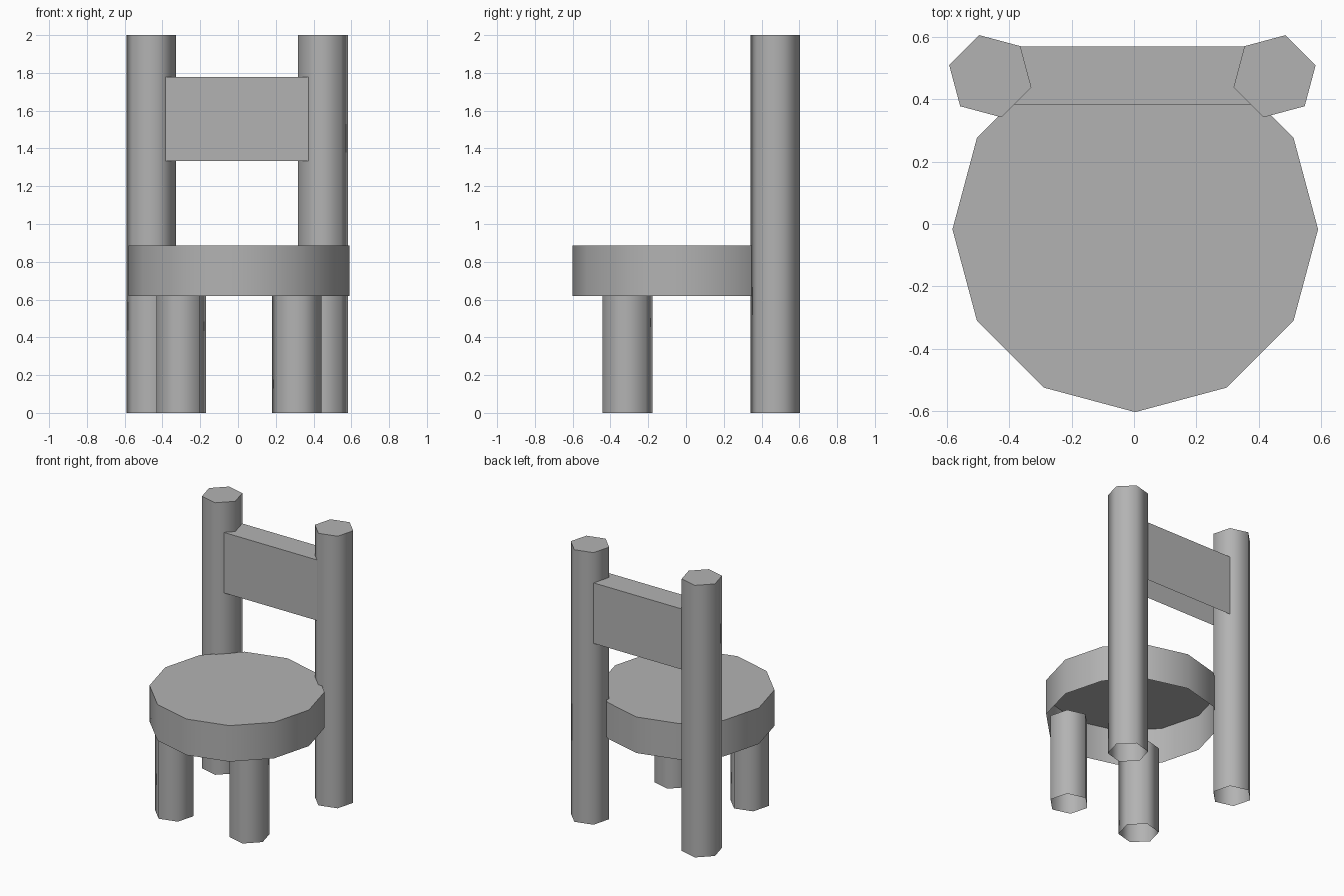
import bpy, bmesh
from math import radians, cos, sin, pi

if "Cube" in bpy.data.objects:
    bpy.data.objects.remove(bpy.data.objects["Cube"])

# One darker grey for every part
grey = bpy.data.materials.new("dark_grey")
grey.diffuse_color = (0.45, 0.45, 0.45, 1)
grey.use_nodes = True
grey.node_tree.nodes["Principled BSDF"].inputs["Base Color"].default_value = grey.diffuse_color


def make_object(name, bm, smooth=True):
    mesh = bpy.data.meshes.new(name)
    bm.to_mesh(mesh)
    bm.free()
    mesh.materials.append(grey)
    obj = bpy.data.objects.new(name, mesh)
    bpy.context.collection.objects.link(obj)
    if smooth:
        bpy.ops.object.select_all(action='DESELECT')
        obj.select_set(True)
        bpy.context.view_layer.objects.active = obj
        bpy.ops.object.shade_smooth_by_angle(angle=radians(65))
    return obj


def open_prism(name, sides, radius, centre, z0, z1, turn):
    """Upright prism with a capped top and an open underside."""
    bm = bmesh.new()
    ring = [(centre[0] + radius * cos(radians(turn) + 2 * pi * i / sides),
             centre[1] + radius * sin(radians(turn) + 2 * pi * i / sides))
            for i in range(sides)]
    low = [bm.verts.new((x, y, z0)) for x, y in ring]
    top = [bm.verts.new((x, y, z1)) for x, y in ring]
    for i in range(sides):
        j = (i + 1) % sides
        bm.faces.new((low[i], low[j], top[j], top[i]))
    bm.faces.new(top)
    return make_object(name, bm)


# Round seat, hollow underneath
open_prism("seat", 12, 0.585, (0.004, -0.017), 0.62, 0.885, 0)

# Six-sided legs; the back pair run up as posts
for side, s in (("left", -1), ("right", 1)):
    open_prism(f"front_leg_{side}", 6, 0.136, (0.005 + s * 0.306, -0.31),
               0, 0.65, 30 + s * 15)
    open_prism(f"back_post_{side}", 6, 0.136, (-0.005 + s * 0.455, 0.473),
               0, 2, 30 - s * 15)

# Backrest board, open underneath, ends buried in the posts
bm = bmesh.new()
bmesh.ops.create_cube(bm, size=1)
bmesh.ops.scale(bm, vec=(0.88, 0.185, 0.445), verts=bm.verts)
bmesh.ops.translate(bm, vec=(-0.005, 0.4755, 1.555), verts=bm.verts)
bm.normal_update()
bmesh.ops.delete(bm, geom=[f for f in bm.faces if f.normal.z < -0.5],
                 context='FACES_ONLY')
make_object("backrest", bm, smooth=False)
